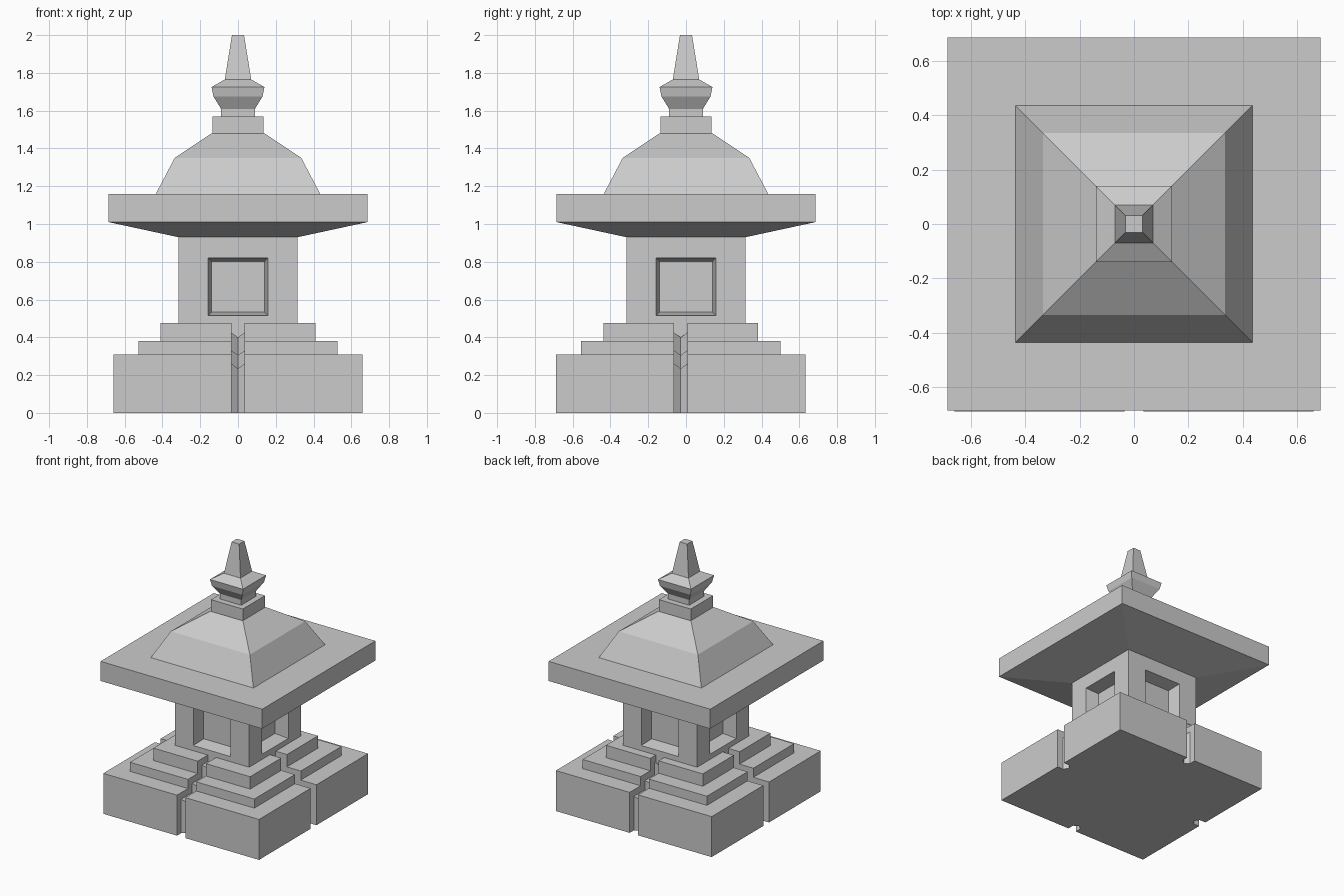
import bpy, bmesh
from math import pi
from mathutils import Matrix, Vector

if "Cube" in bpy.data.objects:
    bpy.data.objects.remove(bpy.data.objects["Cube"])


def make_object(name, bm, loc=(0, 0, 0)):
    bmesh.ops.recalc_face_normals(bm, faces=bm.faces)
    mesh = bpy.data.meshes.new(name)
    bm.to_mesh(mesh)
    bm.free()
    obj = bpy.data.objects.new(name, mesh)
    obj.location = loc
    bpy.context.collection.objects.link(obj)
    return obj


def loft(bm, rings):
    """Bridge equal-length rings of points and cap both ends."""
    loops = [[bm.verts.new(p) for p in ring] for ring in rings]
    n = len(loops[0])
    for a, b in zip(loops, loops[1:]):
        for i in range(n):
            j = (i + 1) % n
            bm.faces.new((a[i], a[j], b[j], b[i]))
    bm.faces.new(loops[0])
    bm.faces.new(loops[-1])


def square_stack(name, profile, loc=(0, 0, 0)):
    """Square solid from (half width, z) pairs."""
    bm = bmesh.new()
    loft(bm, [[(-r, -r, z), (r, -r, z), (r, r, z), (-r, r, z)]
              for r, z in profile])
    return make_object(name, bm, loc)


def four_sided_cutter(name, rings, loc=(0, 0, 0)):
    """Repeat a front-facing cutter on all four sides."""
    bm = bmesh.new()
    for k in range(4):
        turn = Matrix.Rotation(k * pi / 2, 3, 'Z')
        loft(bm, [[turn @ Vector(p) for p in ring] for ring in rings])
    obj = make_object(name, bm, loc)
    obj.hide_render = True
    return obj


def cut(target, cutter):
    mod = target.modifiers.new("cut", 'BOOLEAN')
    mod.operation = 'DIFFERENCE'
    mod.solver = 'EXACT'
    mod.object = cutter
    bpy.context.view_layer.objects.active = target
    bpy.ops.object.modifier_apply(modifier=mod.name)
    bpy.data.objects.remove(cutter)


# Stepped base, set slightly toward the front
base_loc = (0, -0.028, 0)
base = square_stack("stepped_base", [
    (0.66, 0), (0.66, 0.31), (0.527, 0.31), (0.527, 0.38),
    (0.41, 0.38), (0.41, 0.475)], base_loc)


# V-bottomed grooves following the steps on each side
def groove_section(x, d):
    steps = [(0.66 - d, -0.1), (0.66 - d, 0.31 - d), (0.527 - d, 0.31 - d),
             (0.527 - d, 0.38 - d), (0.41 - d, 0.38 - d), (0.41 - d, 0.475 - d),
             (0.27, 0.475 - d), (0.27, 0.6), (0.8, 0.6), (0.8, -0.1)]
    return [(x, -r, z) for r, z in steps]


cut(base, four_sided_cutter("groove_cutter", [
    groove_section(-0.035, 0.05), groove_section(0, 0.075),
    groove_section(0.035, 0.05)], base_loc))

# Lamp chamber with a tapered window recess on each side
chamber = square_stack("lamp_chamber", [(0.315, 0.37), (0.315, 0.94)])


def window_ring(y, h, z0, z1):
    return [(-h, y, z0), (h, y, z0), (h, y, z1), (-h, y, z1)]


cut(chamber, four_sided_cutter("window_cutter", [
    window_ring(-0.335, 0.162, 0.511, 0.824),
    window_ring(-0.215, 0.141, 0.533, 0.802)]))

# Wide eave slab with sloped underside, and domed roof
square_stack("roof", [
    (0.315, 0.93), (0.685, 1.01), (0.685, 1.16), (0.435, 1.16),
    (0.335, 1.35), (0.14, 1.48)])

# Finial: plinth, neck, flared cap and spire
square_stack("finial", [
    (0.135, 1.475), (0.135, 1.57), (0.09, 1.57), (0.09, 1.61),
    (0.13, 1.675), (0.14, 1.725), (0.07, 1.765), (0.032, 2.0)])
